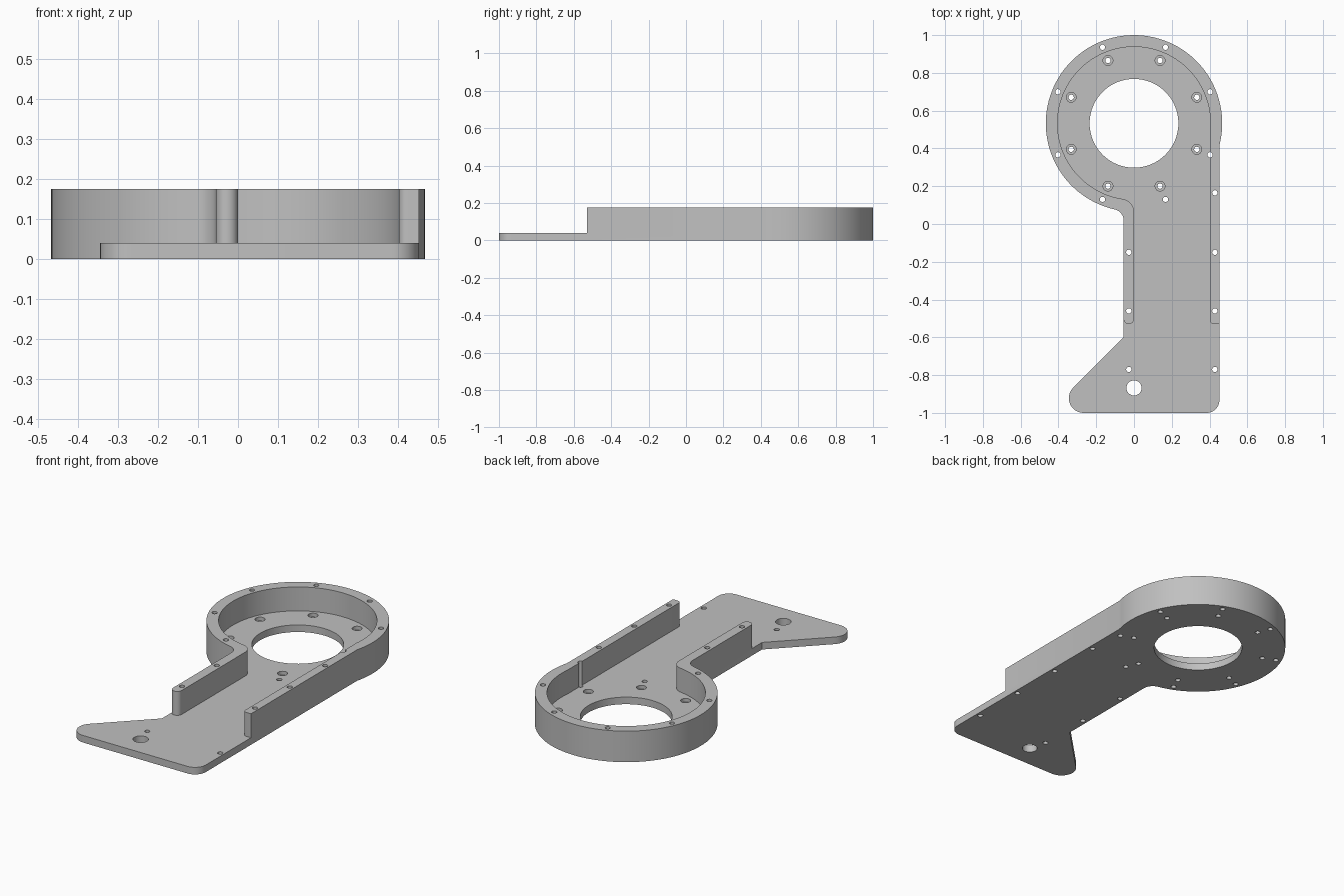
import bpy, bmesh
from math import cos, sin, acos, radians, degrees

cube = bpy.data.objects.get("Cube")
if cube:
    bpy.data.objects.remove(cube, do_unlink=True)

HEIGHT, FLOOR = 0.175, 0.04
RING_Y, OUTER, INNER, BORE = 0.533, 0.467, 0.405, 0.235
ARM_R, ARM_L, WALL_R = 0.452, -0.055, 0.402
WALL_END = -0.53

grey = bpy.data.materials.new("satin grey")
grey.use_nodes = True
colour = (0.53, 0.53, 0.53, 1)
grey.diffuse_color = colour
grey.node_tree.nodes["Principled BSDF"].inputs["Base Color"].default_value = colour


def arc(x, y, r, start, end, steps=12):
    angles = [radians(start + (end - start) * i / steps) for i in range(steps + 1)]
    return [(x + r * cos(a), y + r * sin(a)) for a in angles]


def circle(x, y, r, steps=24):
    return arc(x, y, r, 0, 360, steps)[:-1]


def prisms(name, outlines, z0, z1):
    """Extrude counter-clockwise outlines into one object."""
    bm = bmesh.new()
    for pts in outlines:
        low = [bm.verts.new((x, y, z0)) for x, y in pts]
        high = [bm.verts.new((x, y, z1)) for x, y in pts]
        bm.faces.new(low[::-1])
        bm.faces.new(high)
        for i in range(len(pts)):
            j = (i + 1) % len(pts)
            bm.faces.new((low[i], low[j], high[j], high[i]))
    mesh = bpy.data.meshes.new(name)
    bm.to_mesh(mesh)
    bm.free()
    mesh.materials.append(grey)
    ob = bpy.data.objects.new(name, mesh)
    bpy.context.collection.objects.link(ob)
    return ob


def cut(body, cutter):
    mod = body.modifiers.new(cutter.name, "BOOLEAN")
    mod.operation, mod.solver, mod.object = "DIFFERENCE", "EXACT", cutter
    bpy.ops.object.modifier_apply(modifier=mod.name)
    bpy.data.objects.remove(cutter, do_unlink=True)


def ring_and_fillet(r, arm_x, wall_x, fillet):
    """Ring arc from the right wall round to the blend into the left wall."""
    cx = wall_x - fillet
    swing = acos(-cx / (r + fillet))
    cy = RING_Y - (r + fillet) * sin(swing)
    s = degrees(swing)
    return (arc(0, RING_Y, r, -degrees(acos(arm_x / r)), 180 + s, 80)
            + arc(cx, cy, fillet, s, 0))


# Solid body: ring, arm and pointed foot
body_outline = (ring_and_fillet(OUTER, ARM_R, ARM_L, 0.06)
                + [(ARM_L, -0.6)]
                + arc(-0.267, -0.922, 0.078, 135, 270)
                + arc(0.385, -0.933, 0.067, 270, 360))
body = prisms("bracket_body", [body_outline], 0, HEIGHT)
bpy.context.view_layer.objects.active = body
body.select_set(True)

# Pocket that leaves the floor and the walls, open over the foot
half = -ARM_L / 2
end_y = WALL_END + half
pocket = (ring_and_fillet(INNER, WALL_R, 0, 0.07)
          + arc(-half, end_y, half, 0, -180)
          + [(-0.7, end_y), (-0.7, -1.2), (0.7, -1.2), (0.7, WALL_END)]
          + arc(WALL_R + 0.022, WALL_END + 0.022, 0.022, 270, 180, 8))
cut(body, prisms("pocket_cutter", [pocket], FLOOR, 0.3))

# Through holes: main bore, foot hole, ring, flange and arm screws
spokes = [radians(22.5 + 45 * i) for i in range(8)]
flange = [(0.36 * cos(a), RING_Y + 0.36 * sin(a)) for a in spokes]
screws = [(0.436 * cos(a), RING_Y + 0.436 * sin(a)) for a in spokes]
screws += [(0.428, y) for y in (0.165, -0.15, -0.46, -0.77)]
screws += [(-half, y) for y in (-0.15, -0.46, -0.77)]
holes = [circle(0, RING_Y, BORE, 80), circle(0, -0.868, 0.04, 32)]
holes += [circle(x, y, 0.014) for x, y in screws + flange]
cut(body, prisms("drill_cutter", holes, -0.1, 0.3))

# Counterbores around the flange screws
cut(body, prisms("counterbore_cutter", [circle(x, y, 0.026) for x, y in flange], 0.02, 0.3))

bpy.ops.object.shade_smooth_by_angle(angle=radians(30))
